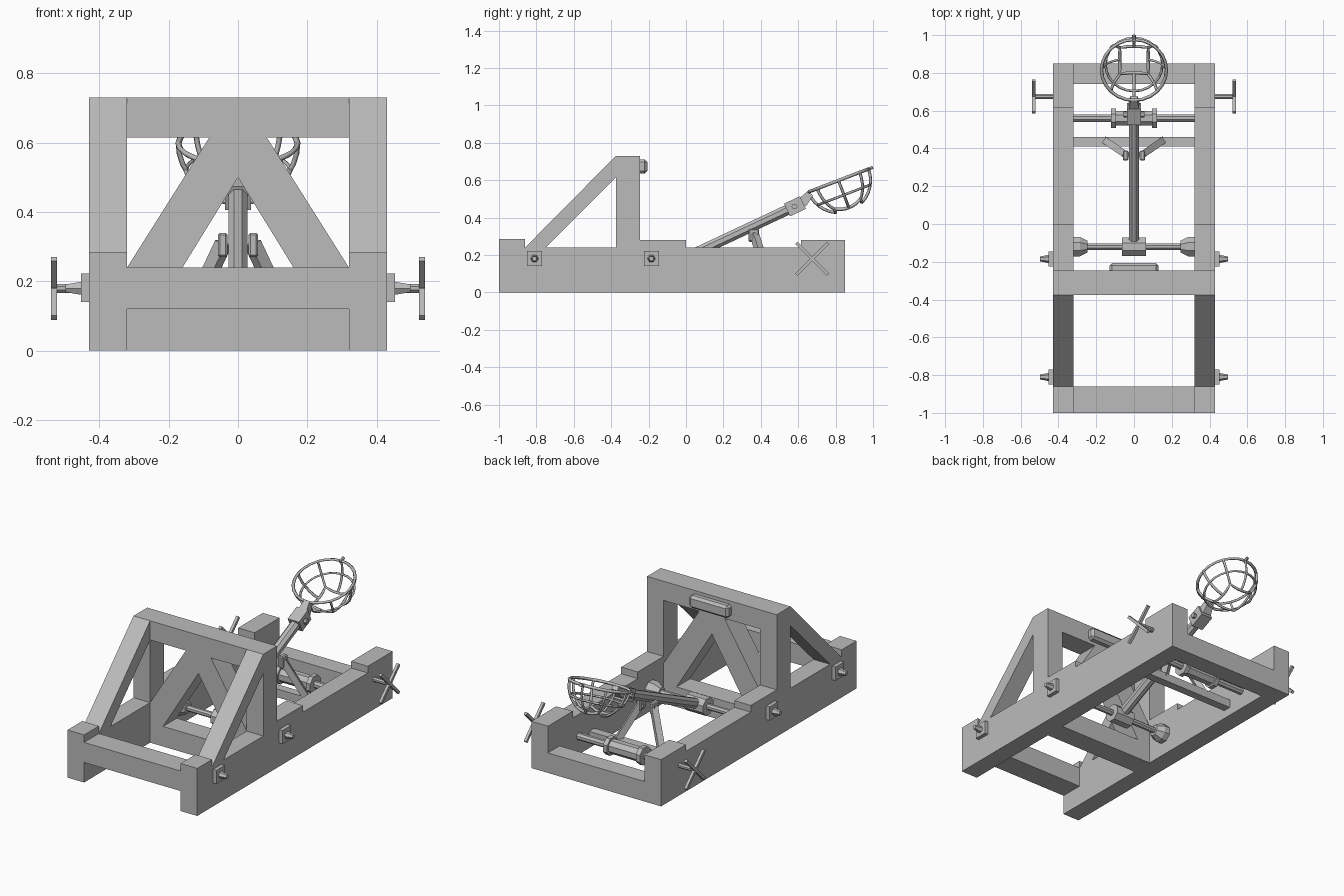
import bpy, bmesh, math
from mathutils import Vector, Matrix

if "Cube" in bpy.data.objects:
    bpy.data.objects.remove(bpy.data.objects["Cube"])

grey = bpy.data.materials.new("grey wood")
grey.diffuse_color = (0.5, 0.5, 0.5, 1)
grey.use_nodes = True
grey.node_tree.nodes["Principled BSDF"].inputs["Base Color"].default_value = grey.diffuse_color


def finish(name, bm):
    bmesh.ops.recalc_face_normals(bm, faces=bm.faces)
    me = bpy.data.meshes.new(name)
    bm.to_mesh(me)
    bm.free()
    me.materials.append(grey)
    ob = bpy.data.objects.new(name, me)
    bpy.context.collection.objects.link(ob)
    return ob


def prism(name, pts, axis, lo, hi):
    """Extrude a 2D profile along x (pts are y,z) or y (pts are x,z)."""
    bm = bmesh.new()
    def place(p, d):
        return (d, p[0], p[1]) if axis == 'x' else (p[0], d, p[1])
    f = bm.faces.new([bm.verts.new(place(p, lo)) for p in pts])
    ext = bmesh.ops.extrude_face_region(bm, geom=[f])
    move = Vector((hi - lo, 0, 0)) if axis == 'x' else Vector((0, hi - lo, 0))
    bmesh.ops.translate(bm, vec=move, verts=[v for v in ext['geom'] if isinstance(v, bmesh.types.BMVert)])
    return finish(name, bm)


def box(name, x, y, z, bevel=0):
    ob = prism(name, [(y[0], z[0]), (y[1], z[0]), (y[1], z[1]), (y[0], z[1])], 'x', *x)
    if bevel:
        m = ob.modifiers.new("bevel", 'BEVEL')
        m.width, m.segments = bevel, 1
    return ob


def rod(name, a, b, r1, r2=None, sides=8):
    """Faceted rod between two points, optionally tapered."""
    a, b = Vector(a), Vector(b)
    d = b - a
    bm = bmesh.new()
    mat = (Matrix.Translation((a + b) / 2) @ d.to_track_quat('Z', 'Y').to_matrix().to_4x4()
           @ Matrix.Rotation(math.pi / sides, 4, 'Z'))
    bmesh.ops.create_cone(bm, cap_ends=True, segments=sides, radius1=r1,
                          radius2=r1 if r2 is None else r2, depth=d.length, matrix=mat)
    return finish(name, bm)


# frame sides, with everything mirrored left and right
for s, side in ((-1, "left"), (1, "right")):
    x = sorted((0.32 * s, 0.43 * s))
    prism(side + "_rail", [(-1, 0), (0.85, 0), (0.85, 0.28), (0.615, 0.28), (0.615, 0.24), (0, 0.24),
          (0, 0.28), (-0.245, 0.28), (-0.245, 0.73), (-0.375, 0.73), (-0.375, 0.24),
          (-0.86, 0.24), (-0.86, 0.285), (-1, 0.285)], 'x', *x)
    prism(side + "_brace", [(-0.86, 0.24), (-0.75, 0.24), (-0.375, 0.615), (-0.375, 0.73)], 'x', *x)
    # bolts with square washers
    for i, y in enumerate((-0.81, -0.185)):
        box(f"{side}_washer_{i}", sorted((0.43 * s, 0.453 * s)), (y - 0.04, y + 0.04), (0.14, 0.222))
        rod(f"{side}_bolt_{i}", (0.45 * s, y, 0.18), (0.497 * s, y, 0.18), 0.022, 0.013, 6)
    # winch handle: shaft and crossed spokes
    rod(side + "_handle_shaft", (0.42 * s, 0.675, 0.18), (0.54 * s, 0.675, 0.18), 0.014)
    for k in (-1, 1):
        rod(f"{side}_handle_spoke_{k}", (0.531 * s, 0.59, 0.18 - 0.085 * k),
            (0.531 * s, 0.76, 0.18 + 0.085 * k), 0.012, sides=4)
    # throwing axle knobs
    rod(side + "_axle_knob", (0.285 * s, -0.12, 0.13), (0.325 * s, -0.12, 0.13), 0.055)
    rod(side + "_axle_knob_taper", (0.245 * s, -0.12, 0.13), (0.285 * s, -0.12, 0.13), 0.033, 0.055)
    # arm rest struts and cheeks
    rod(side + "_rest_strut", (0.15 * s, 0.44, 0.08), (0.042 * s, 0.365, 0.31), 0.026, sides=4)
    box(side + "_rest_cheek", sorted((0.03 * s, 0.058 * s)), (0.335, 0.39), (0.27, 0.34), 0.006)
    # winch drum flanges
    rod(side + "_drum_flange", (0.095 * s, 0.56, 0.11), (0.122 * s, 0.56, 0.11), 0.055)

# cross beams
box("front_beam", (-0.32, 0.32), (-1, -0.86), (0.12, 0.24))
box("rear_beam", (-0.32, 0.32), (0.74, 0.85), (0, 0.12))
box("middle_beam", (-0.32, 0.32), (-0.375, -0.245), (0, 0.12))
prism("top_beam_and_a_frame", [(-0.32, 0.73), (-0.32, 0.615), (-0.083, 0.615), (-0.32, 0.24), (-0.32, 0.12),
      (-0.234, 0.12), (0, 0.5), (0.234, 0.12), (0.32, 0.12), (0.32, 0.24), (0.083, 0.615),
      (0.32, 0.615), (0.32, 0.73)], 'y', -0.375, -0.245)
box("stop_pad", (-0.13, 0.13), (-0.26, -0.207), (0.635, 0.71), 0.014)
box("rest_bar", (-0.32, 0.32), (0.41, 0.46), (0.05, 0.1))

# winch and throwing axle
rod("winch_axle", (-0.325, 0.56, 0.11), (0.325, 0.56, 0.11), 0.021)
rod("winch_drum", (-0.12, 0.56, 0.11), (0.12, 0.56, 0.11), 0.042)
rod("throwing_axle", (-0.3, -0.12, 0.13), (0.3, -0.12, 0.13), 0.018)
rod("arm_hub", (-0.063, -0.12, 0.13), (0.063, -0.12, 0.13), 0.053)


# throwing arm
def along(y, x=0):
    return (x, y, 0.13 + (y + 0.12) * 0.47)


rod("throwing_arm", along(-0.12), along(0.6), 0.03)
rod("arm_socket", along(0.54), along(0.625), 0.053, 0.053, 4)
rod("socket_neck", along(0.62), (0, 0.665, 0.53), 0.04, 0.026, 4)
rod("socket_pin", along(0.58, -0.055), along(0.58, 0.055), 0.016, sides=6)

# open basket: rim, middle ring, ribs and a square base ring
R = 0.172
basket = (Matrix.Translation((0, 0.815, 0.598)) @ Matrix.Rotation(math.radians(21), 4, 'X'))


def on_bowl(az, r):
    return basket @ Vector((r * math.cos(az), r * math.sin(az), -math.sqrt(max(R * R - r * r, 0))))


def strip(name, pts, thick, closed=False):
    cu = bpy.data.curves.new(name, 'CURVE')
    cu.dimensions = '3D'
    cu.bevel_depth, cu.bevel_resolution = thick, 0
    cu.use_fill_caps = True
    sp = cu.splines.new('POLY')
    sp.points.add(len(pts) - 1)
    for p, q in zip(sp.points, pts):
        p.co = (*q, 1)
    sp.use_cyclic_u = closed
    cu.materials.append(grey)
    ob = bpy.data.objects.new(name, cu)
    bpy.context.collection.objects.link(ob)
    bpy.ops.object.select_all(action='DESELECT')
    ob.select_set(True)
    bpy.context.view_layer.objects.active = ob
    bpy.ops.object.convert(target='MESH')


def square_r(a):
    return 0.075 / max(abs(math.cos(a)), abs(math.sin(a)))


turn = [i * math.tau / 24 for i in range(24)]
strip("basket_rim", [on_bowl(a, R) for a in turn], 0.009, True)
strip("basket_middle_ring", [on_bowl(a, R * math.cos(0.5)) for a in turn], 0.007, True)
strip("basket_base_ring", [on_bowl(a, square_r(a)) for a in turn], 0.009, True)
for i in range(8):
    a = i * math.pi / 4
    end = math.acos(square_r(a) / R)
    strip(f"basket_rib_{i}", [on_bowl(a, R * math.cos(end * k / 6)) for k in range(7)], 0.008)
rod("basket_tip", basket @ Vector((0, R - 0.01, 0)), basket @ Vector((0, R + 0.025, 0)), 0.01, sides=6)
